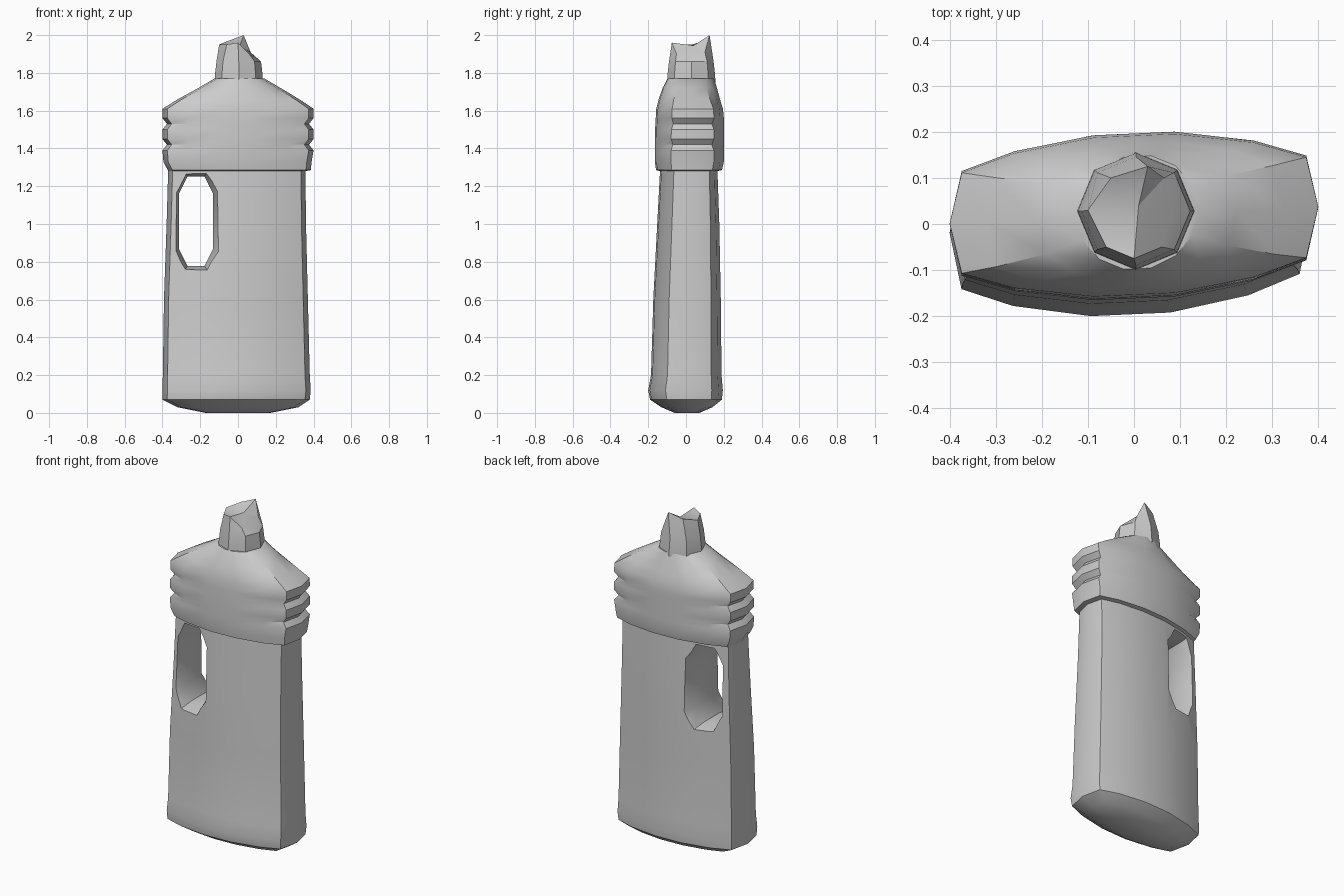
import bpy, bmesh, math

cube = bpy.data.objects.get("Cube")
if cube:
    bpy.data.objects.remove(cube, do_unlink=True)

grey = bpy.data.materials.new("plain grey")
grey.use_nodes = True
colour = (0.6, 0.6, 0.6, 1)
grey.diffuse_color = colour
grey.node_tree.nodes["Principled BSDF"].inputs["Base Color"].default_value = colour


def loft(name, rings, tip=None):
    """Skin a stack of equal rings; close the ends with a face or a tip point."""
    bm = bmesh.new()
    loops = [[bm.verts.new(p) for p in ring] for ring in rings]
    n = len(loops[0])
    for a, b in zip(loops, loops[1:]):
        for i in range(n):
            j = (i + 1) % n
            bm.faces.new((a[i], a[j], b[j], b[i]))
    bm.faces.new(loops[0][::-1])
    if tip:
        top = bm.verts.new(tip)
        for i in range(n):
            bm.faces.new((loops[-1][i], loops[-1][(i + 1) % n], top))
    else:
        bm.faces.new(loops[-1])
    bmesh.ops.recalc_face_normals(bm, faces=bm.faces)
    mesh = bpy.data.meshes.new(name)
    bm.to_mesh(mesh)
    bm.free()
    mesh.materials.append(grey)
    ob = bpy.data.objects.new(name, mesh)
    bpy.context.collection.objects.link(ob)
    return ob


def activate(ob):
    bpy.ops.object.select_all(action='DESELECT')
    ob.select_set(True)
    bpy.context.view_layer.objects.active = ob


# Bowed cross-section with a sharp corner at each narrow side
quarter = [(.935, .62), (.65, .83), (.22, .98)]
half = [(1, 0)] + quarter + [(-x, y) for x, y in quarter[::-1]]
section = half + [(-x, -y) for x, y in half]


def bottle_ring(z, left, right, front, back, pinch=1.0, roundness=0.0):
    cx, hx = (left + right) / 2, (right - left) / 2
    cy, hy = (front + back) / 2, (back - front) / 2
    ring = []
    for i, (u, v) in enumerate(section):
        a = 2 * math.pi * i / len(section)
        p = pinch if abs(u) > .9 else 1
        u = (u * (1 - roundness) + math.cos(a) * roundness) * p
        v = (v * (1 - roundness) + math.sin(a) * roundness) * (1 - (1 - p) * 1.5)
        ring.append((cx + u * hx, cy + v * hy + .045 * u * hx, z))
    return ring


# Bottle: base, body, overhanging ribbed band, shoulder
levels = [
    (0, -.17, .17, -.06, .07), (.03, -.32, .32, -.13, .14),
    (.07, -.4, .38, -.19, .19), (.12, -.4, .385, -.2, .195),
    (.2, -.398, .38, -.185, .188), (.6, -.392, .37, -.173, .184),
    (1, -.378, .36, -.152, .176), (1.28, -.37, .357, -.137, .166),
    (1.285, -.372, .385, -.158, .19), (1.33, -.395, .39, -.165, .2),
    (1.39, -.4, .4, -.165, .2), (1.42, -.4, .4, -.165, .2, .94),
    (1.45, -.4, .4, -.165, .2), (1.5, -.4, .4, -.163, .2),
    (1.53, -.4, .4, -.162, .2, .94), (1.56, -.4, .4, -.16, .2),
    (1.61, -.4, .4, -.157, .195), (1.66, -.32, .325, -.145, .18, 1, .15),
    (1.72, -.21, .225, -.125, .165, 1, .5), (1.77, -.125, .14, -.1, .15, 1, 1),
]
bottle = loft("bottle", [bottle_ring(*lv) for lv in levels])

# Grip opening: narrow in the middle, flared towards front and back
oct_pts = [(1, .62), (.5, 1), (-.5, 1), (-1, .62),
           (-1, -.62), (-.5, -1), (.5, -1), (1, -.62)]


def grip_ring(y, hx, hz):
    return [(-.222 + u * hx, y, 1.015 + v * hz) for u, v in oct_pts]


cutter = loft("grip_cutter", [grip_ring(-.25, .145, .28), grip_ring(-.06, .09, .237),
                              grip_ring(.08, .09, .237), grip_ring(.27, .145, .28)])
cutter.hide_render = True
mod = bottle.modifiers.new("grip opening", 'BOOLEAN')
mod.operation = 'DIFFERENCE'
mod.solver = 'EXACT'
mod.object = cutter
activate(bottle)
bpy.ops.object.modifier_apply(modifier=mod.name)
bpy.data.objects.remove(cutter, do_unlink=True)
activate(bottle)
bpy.ops.object.shade_smooth_by_angle(angle=math.radians(32))


# Cap with a slanted, pointed spout
def cap_ring(z, r):
    return [(.004 + r * math.cos(k * math.pi / 4), .028 + r * math.sin(k * math.pi / 4), z)
            for k in range(8)]


spout_rim = [(.09, .03, 1.88), (.065, .1, 1.91), (.03, .125, 2), (-.05, .1, 1.97),
             (-.1, .03, 1.95), (-.06, -.05, 1.95), (0, -.075, 1.96), (.06, -.05, 1.9)]
cap = loft("spout_cap", [cap_ring(1.75, .128), cap_ring(1.79, .126),
                         cap_ring(1.86, .118), spout_rim], tip=(.01, .04, 1.945))
activate(cap)
bpy.ops.object.shade_smooth_by_angle(angle=math.radians(25))
